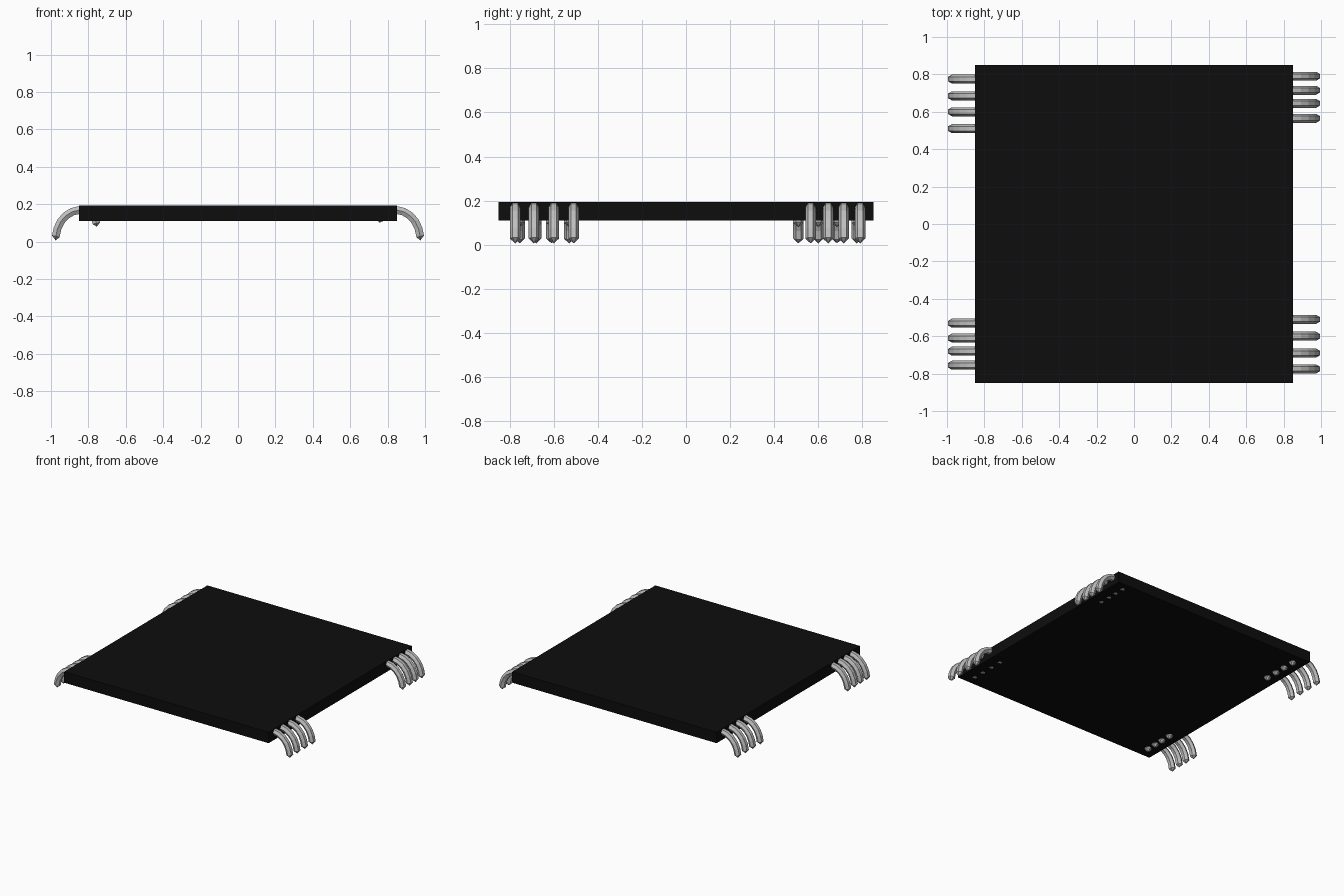
import bpy, bmesh, math
from mathutils import Vector

if "Cube" in bpy.data.objects:
    bpy.data.objects.remove(bpy.data.objects["Cube"])

def material(name, c):
    m = bpy.data.materials.new(name)
    m.diffuse_color = (c, c, c, 1)
    m.use_nodes = True
    m.node_tree.nodes["Principled BSDF"].inputs["Base Color"].default_value = m.diffuse_color
    return m

black = material("matte black", 0.004)
steel = material("light steel", 0.52)

def finish(bm, name, mat):
    bmesh.ops.recalc_face_normals(bm, faces=bm.faces)
    me = bpy.data.meshes.new(name)
    bm.to_mesh(me)
    bm.free()
    me.materials.append(mat)
    ob = bpy.data.objects.new(name, me)
    bpy.context.collection.objects.link(ob)
    return ob

# Flat square slab
bm = bmesh.new()
bmesh.ops.create_cube(bm, size=1)
for v in bm.verts:
    v.co = Vector((v.co.x * 1.7, v.co.y * 1.7, 0.152 + v.co.z * 0.082))
finish(bm, "slab", black)

# Curved claw: hexagonal tube along an arch in the xz plane, pointed at both ends
def claw(name, side, y, inner_z, r=0.024, sides=6):
    path = [(0.757, inner_z + 0.018), (0.766, 0.135), (0.79, 0.158), (0.82, 0.167),
            (0.85, 0.168), (0.885, 0.160), (0.92, 0.139), (0.947, 0.108),
            (0.965, 0.07), (0.974, 0.028)]
    pts = [Vector((x, 0, z)) for x, z in path]
    bm = bmesh.new()
    rings = []
    for i, p in enumerate(pts):
        t = (pts[min(i + 1, len(pts) - 1)] - pts[max(i - 1, 0)]).normalized()
        n = Vector((-t.z, 0, t.x))
        ring = []
        for k in range(sides):
            a = 2 * math.pi * k / sides
            q = p + n * (r * math.sin(a)) + Vector((0, r * math.cos(a), 0))
            ring.append(bm.verts.new((side * q.x, y + q.y, q.z)))
        rings.append(ring)
    for a, b in zip(rings, rings[1:]):
        for k in range(sides):
            j = (k + 1) % sides
            bm.faces.new((a[k], a[j], b[j], b[k]))
    # end points
    for ring, tip in ((rings[0], (0.755, inner_z)), (rings[-1], (0.975, 0.006))):
        v = bm.verts.new((side * tip[0], y, tip[1]))
        for k in range(sides):
            bm.faces.new((v, ring[k], ring[(k + 1) % sides]))
    finish(bm, name, steel)

# Four claws at each corner
left = (0.775, 0.685, 0.60, 0.51, -0.53, -0.61, -0.68, -0.755)
right = (0.79, 0.715, 0.645, 0.565, -0.51, -0.60, -0.69, -0.775)
for i, y in enumerate(left):
    claw(f"left_claw_{i + 1}", -1, y, 0.08)
for i, y in enumerate(right):
    claw(f"right_claw_{i + 1}", 1, y, 0.101)
